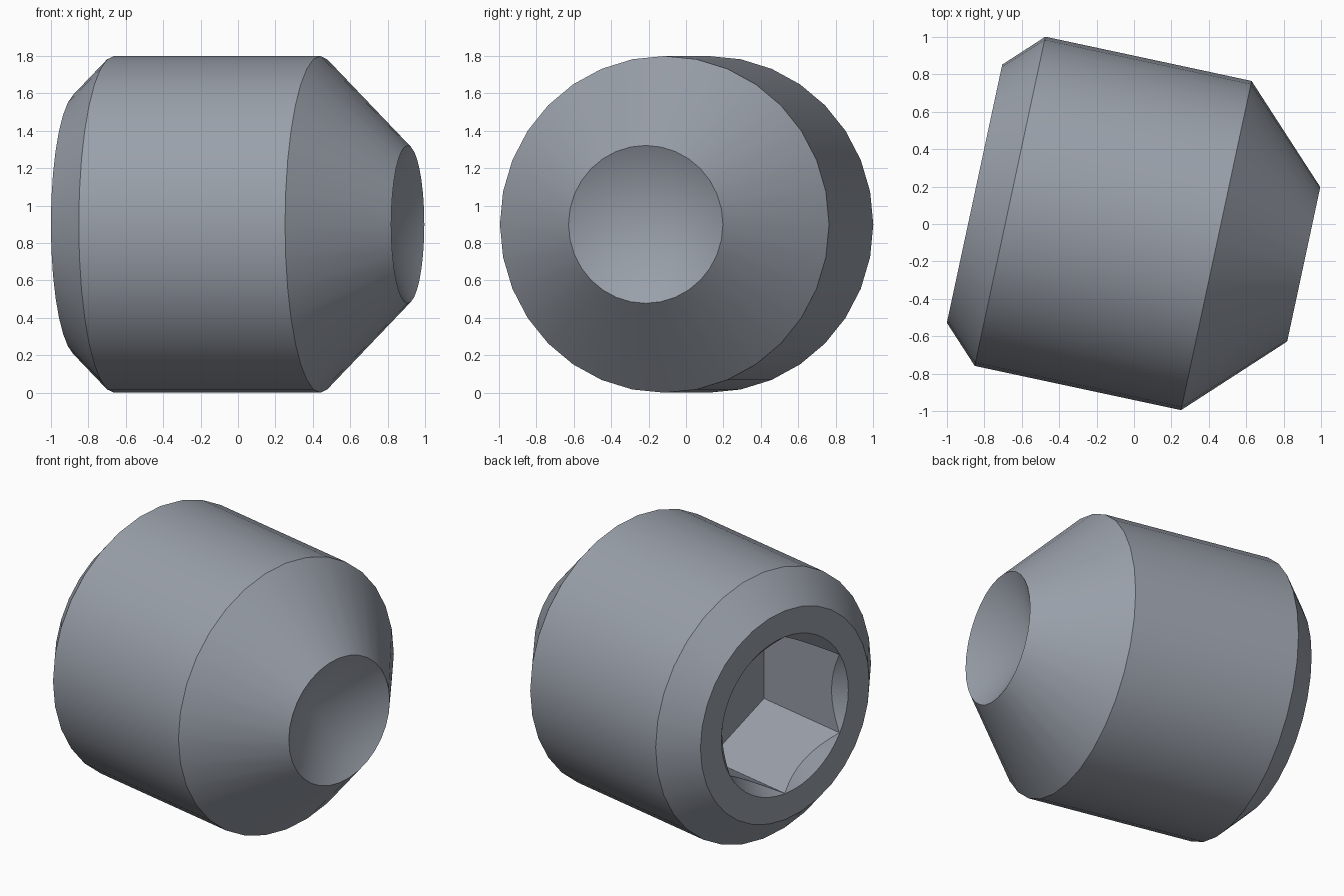
import bpy, bmesh, math
from mathutils import Matrix, Vector

if "Cube" in bpy.data.objects:
    bpy.data.objects.remove(bpy.data.objects["Cube"])

# Screw axis lies flat, turned about 12 degrees from x
A = math.radians(-12.1)
u = Vector((math.cos(A), math.sin(A), 0))
p = Vector((-math.sin(A), math.cos(A), 0))
place = Matrix((p, Vector((0, 0, 1)), u)).transposed().to_4x4()
place.translation = Vector((-0.8525, 0.162, 0.9))

steel = bpy.data.materials.new("steel grey")
steel.diffuse_color = (0.32, 0.35, 0.40, 1)
steel.use_nodes = True
steel.node_tree.nodes["Principled BSDF"].inputs["Base Color"].default_value = steel.diffuse_color


def lathe(name, profile, sides, turn=0.0):
    """Closed solid from (radius, height) rings; radius 0 makes a point."""
    bm = bmesh.new()
    rings = []
    for r, h in profile:
        if r == 0:
            rings.append([bm.verts.new((0, 0, h))] * sides)
        else:
            rings.append([bm.verts.new((r * math.cos(turn + math.tau * i / sides),
                                        r * math.sin(turn + math.tau * i / sides), h))
                          for i in range(sides)])
    for a, b in zip(rings, rings[1:]):
        for i in range(sides):
            j = (i + 1) % sides
            bm.faces.new(list(dict.fromkeys((a[i], a[j], b[j], b[i]))))
    for ring in (rings[0], rings[-1]):
        if len(set(ring)) == sides:
            bm.faces.new(ring)
    bmesh.ops.recalc_face_normals(bm, faces=bm.faces[:])
    bm.transform(place)
    mesh = bpy.data.meshes.new(name)
    bm.to_mesh(mesh)
    bm.free()
    ob = bpy.data.objects.new(name, mesh)
    mesh.materials.append(steel)
    bpy.context.collection.objects.link(ob)
    return ob


# Body: chamfered back, cylinder, tapered nose with a conical dimple
body = lathe("screw_body", [(0.706, 0), (0.9, 0.194), (0.9, 1.322),
                            (0.422, 1.80), (0, 1.56)], 32)

# Socket: hexagonal recess with a countersunk mouth
hexagon = lathe("hex_cutter", [(0.528, -0.1), (0.528, 0.68)], 6, math.pi / 2)
mouth = lathe("mouth_cutter", [(0.58, -0.05), (0.38, 0.15)], 48)

bpy.context.view_layer.objects.active = body
body.select_set(True)
for cutter in (hexagon, mouth):
    cutter.hide_render = True
    mod = body.modifiers.new("socket", 'BOOLEAN')
    mod.operation = 'DIFFERENCE'
    mod.solver = 'EXACT'
    mod.object = cutter
    bpy.ops.object.modifier_apply(modifier=mod.name)
    bpy.data.objects.remove(cutter, do_unlink=True)

# Smooth round surfaces, crisp rims
for ob in bpy.context.selected_objects:
    ob.select_set(ob == body)
bpy.ops.object.shade_smooth_by_angle(angle=math.radians(30))
